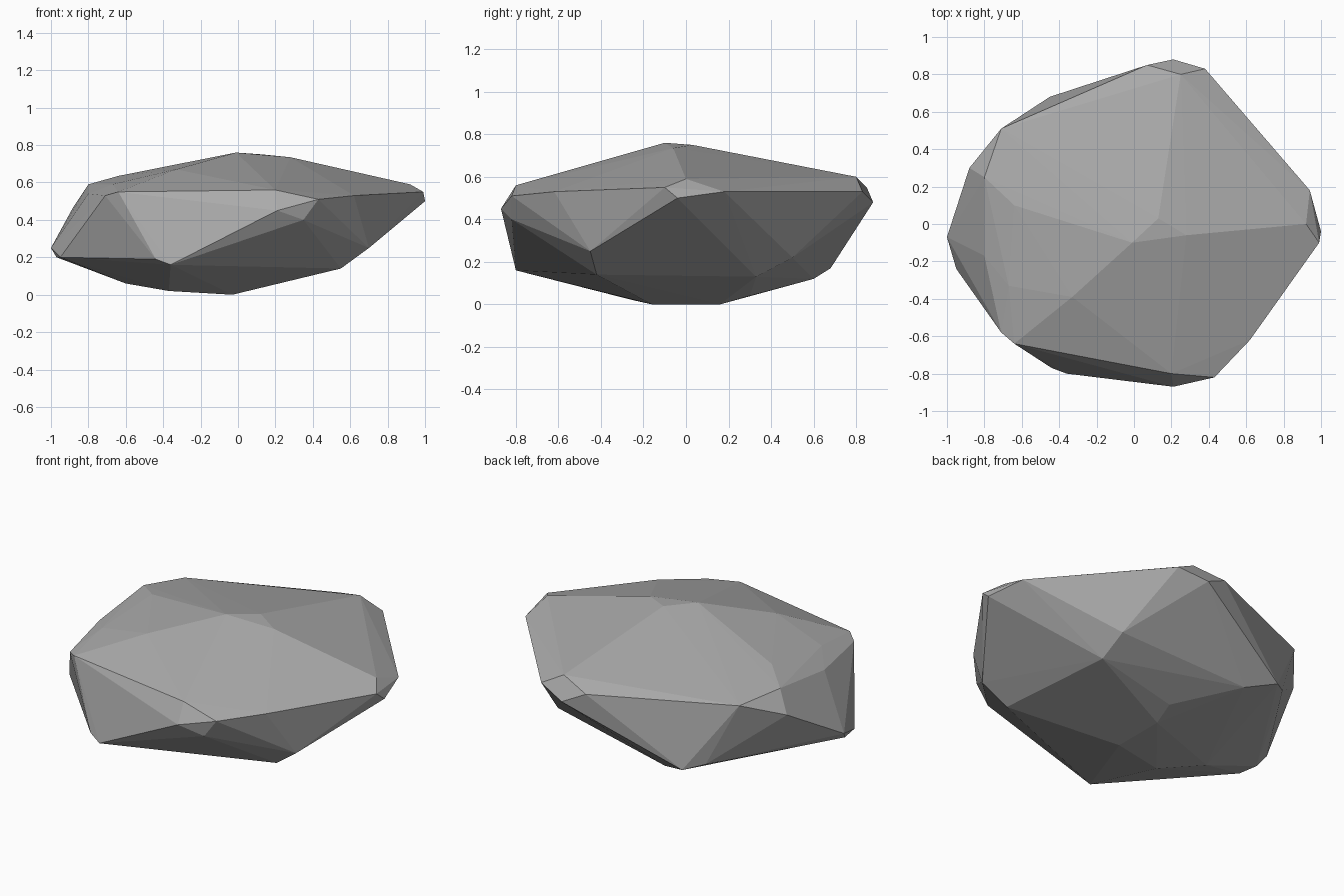
import bpy
import bmesh
from mathutils import Vector

# Remove the default object
default_cube = bpy.data.objects.get("Cube")
if default_cube:
    bpy.data.objects.remove(default_cube, do_unlink=True)


def make_material(name, colour):
    material = bpy.data.materials.new(name)
    material.use_nodes = True
    material.diffuse_color = colour
    shader = material.node_tree.nodes["Principled BSDF"]
    shader.inputs["Base Color"].default_value = colour
    shader.inputs["Roughness"].default_value = 0.9
    return material


def add_corners(mesh, corners):
    """Add the corners of one layer of the stone."""
    for corner in corners:
        mesh.verts.new(Vector(corner))


def build_stone(name, layers, material):
    """Wrap a faceted skin around the layers of corners."""
    mesh = bmesh.new()
    for corners in layers:
        add_corners(mesh, corners)
    hull = bmesh.ops.convex_hull(mesh, input=mesh.verts[:])
    # Corners that fell inside the skin are not needed
    spare = set(hull["geom_interior"]) | set(hull["geom_unused"])
    spare = [item for item in spare if isinstance(item, bmesh.types.BMVert)]
    bmesh.ops.delete(mesh, geom=spare, context="VERTS")
    bmesh.ops.recalc_face_normals(mesh, faces=mesh.faces[:])
    for face in mesh.faces:
        face.smooth = False
    data = bpy.data.meshes.new(name)
    mesh.to_mesh(data)
    mesh.free()
    data.materials.append(material)
    stone = bpy.data.objects.new(name, data)
    bpy.context.collection.objects.link(stone)
    return stone


# Underside of the stone
underside = [
    (-.03, -.16, 0), (-.03, .16, 0), (0, .3, .04),
    (-.37, -.25, .02), (-.6, -.1, .06),
]

# Lower belt, where the underside turns into the walls
lower_belt = [
    (-.36, -.8, .16), (-.44, -.77, .19), (-.95, -.24, .2), (-.97, -.12, .2),
    (-1, -.07, .25), (-.93, .1, .35), (-.55, .6, .2), (-.45, .68, .17),
    (-.28, .6, .12), (.5, .33, .13), (.5, .5, .22), (.55, -.42, .14),
    (.7, -.45, .25), (.35, -.82, .4),
]

# Upper belt, the widest rim of the stone
upper_belt = [
    (.21, -.87, .45), (.43, -.82, .51), (.2, -.8, .56), (.62, -.62, .53),
    (.99, -.1, .55), (1, -.04, .5), (.94, .18, .53), (.66, .49, .52),
    (.38, .83, .53), (.21, .88, .48), (.07, .85, .55), (-.71, .51, .56),
    (-.88, .3, .47), (-.8, -.17, .54), (-.71, -.58, .53), (-.64, -.64, .55),
]

# Crown, the shallow sloping top
crown = [
    (-.01, -.1, .76), (.13, .03, .75), (.28, -.06, .735), (.25, .8, .6),
    (.92, 0, .59), (-.64, .1, .635), (-.8, .25, .59), (-.67, -.33, .59),
    (-.33, -.39, .67),
]

grey_stone = make_material("grey_stone", (.4, .4, .4, 1))
build_stone("rock", [underside, lower_belt, upper_belt, crown], grey_stone)
